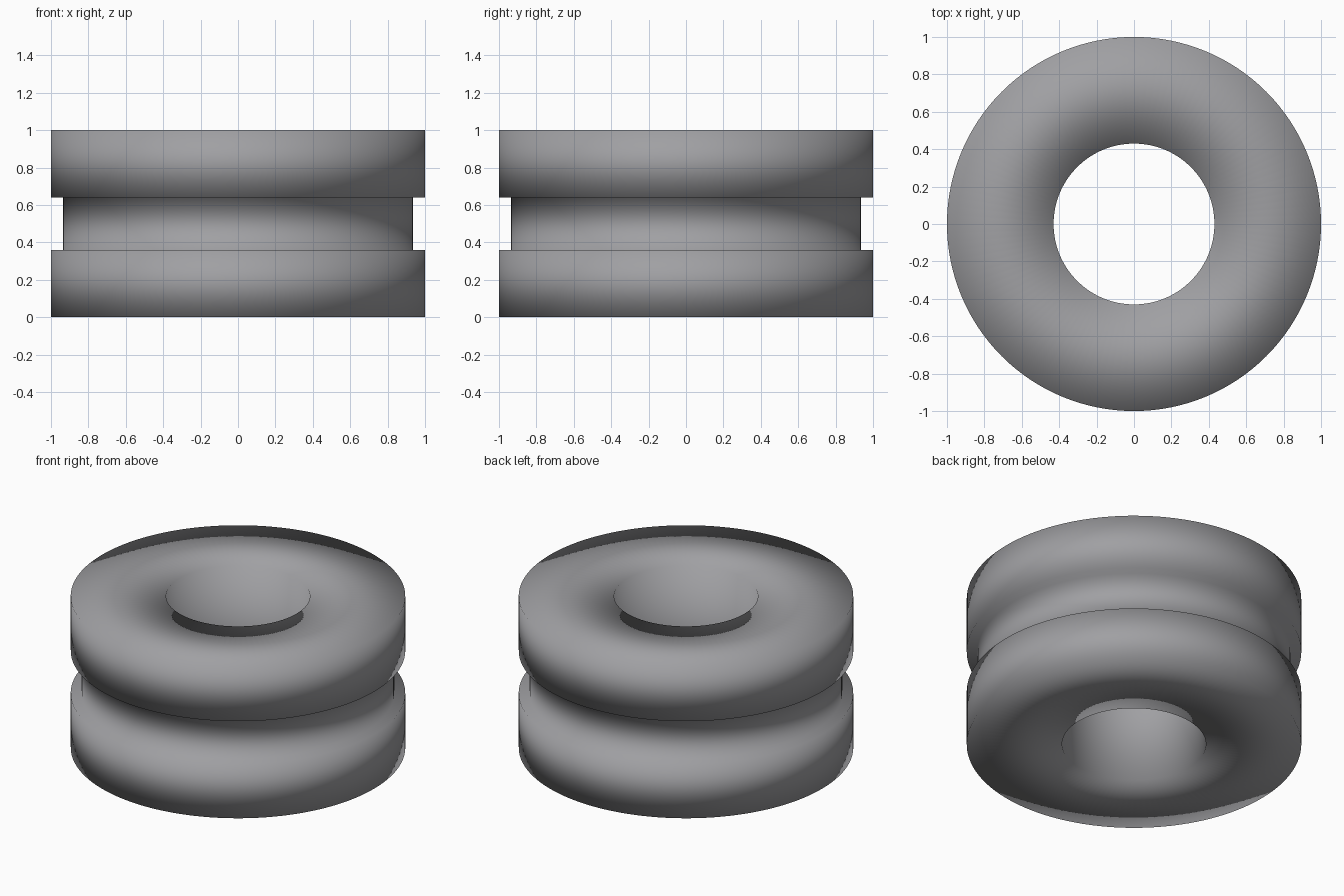
import bpy, bmesh, math

if "Cube" in bpy.data.objects:
    bpy.data.objects.remove(bpy.data.objects["Cube"])

SEGMENTS = 128

# Closed cross-section (radius, height): bored disc with a shallow square groove
PROFILE = [
    (0.43, 0.0), (1.0, 0.0), (1.0, 0.36), (0.935, 0.36),
    (0.935, 0.64), (1.0, 0.64), (1.0, 1.0), (0.43, 1.0),
]

grey = bpy.data.materials.new("grey")
grey.diffuse_color = (0.35, 0.35, 0.365, 1.0)
grey.use_nodes = True
grey.node_tree.nodes["Principled BSDF"].inputs["Base Color"].default_value = grey.diffuse_color


def lathe(name, profile, material):
    """Revolve a closed profile around z into a smooth ring."""
    bm = bmesh.new()
    rings = []
    for i in range(SEGMENTS):
        a = 2 * math.pi * i / SEGMENTS
        rings.append([bm.verts.new((r * math.cos(a), r * math.sin(a), z))
                      for r, z in profile])
    n = len(profile)
    for i in range(SEGMENTS):
        here, there = rings[i], rings[(i + 1) % SEGMENTS]
        for j in range(n):
            k = (j + 1) % n
            face = bm.faces.new((here[j], there[j], there[k], here[k]))
            face.smooth = True
    bmesh.ops.recalc_face_normals(bm, faces=bm.faces)
    mesh = bpy.data.meshes.new(name)
    bm.to_mesh(mesh)
    bm.free()
    mesh.materials.append(material)
    obj = bpy.data.objects.new(name, mesh)
    bpy.context.collection.objects.link(obj)
    return obj


# Grooved ring, smooth shaded all round
lathe("grooved_ring", PROFILE, grey)
